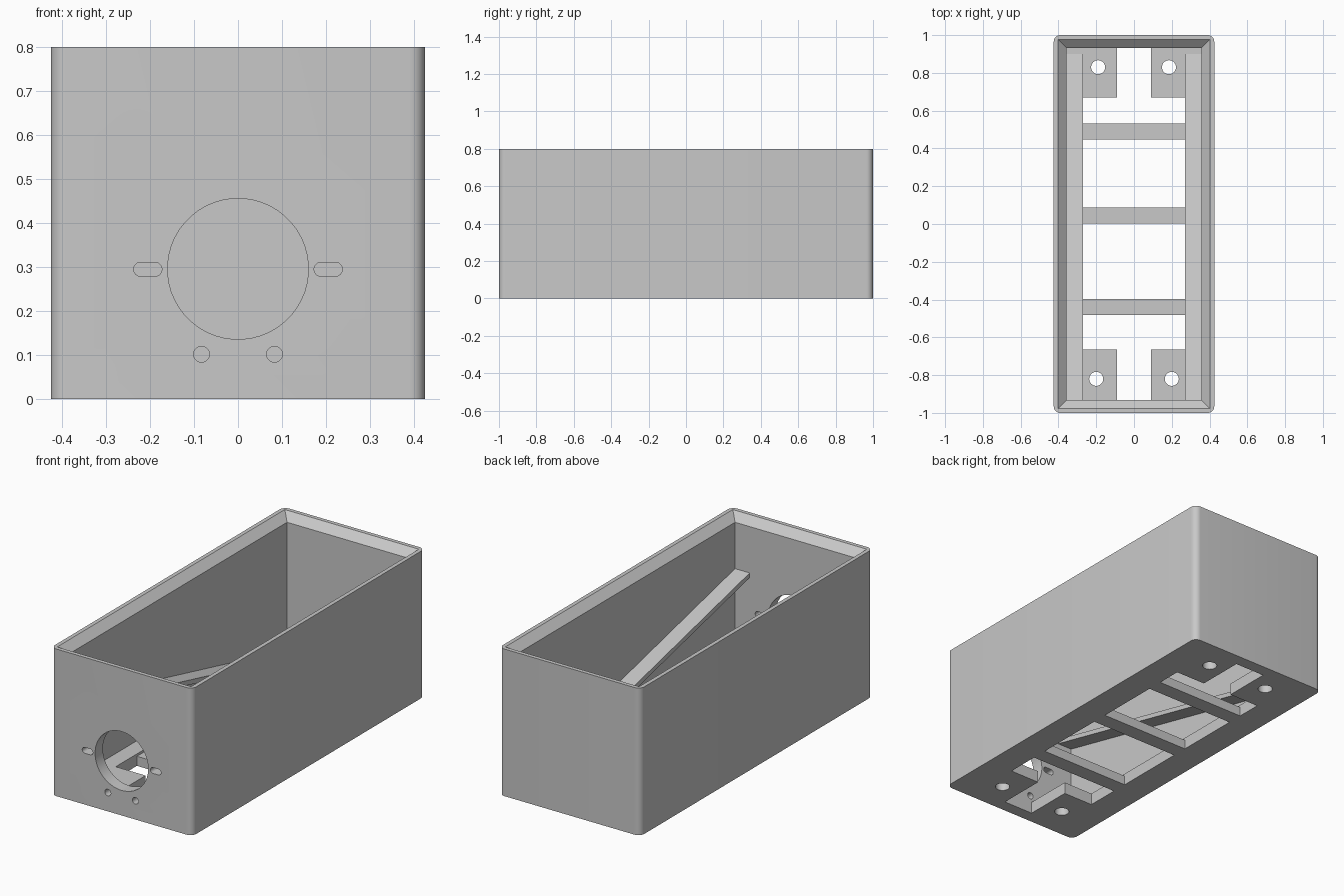
import bpy, bmesh, math
from mathutils import Matrix, Vector

if "Cube" in bpy.data.objects:
    bpy.data.objects.remove(bpy.data.objects["Cube"], do_unlink=True)

HX, HY, HZ = 0.425, 1.0, 0.8     # half width, half length, height
WALL, FLOOR, LIP = 0.067, 0.065, 0.022
CHAMFER = 0.04

grey = bpy.data.materials.new("plain grey")
grey.use_nodes = True
colour = (0.58, 0.58, 0.58, 1)
grey.diffuse_color = colour
grey.node_tree.nodes["Principled BSDF"].inputs["Base Color"].default_value = colour


def finish(name, bm):
    bmesh.ops.recalc_face_normals(bm, faces=bm.faces)
    mesh = bpy.data.meshes.new(name)
    bm.to_mesh(mesh)
    bm.free()
    mesh.materials.append(grey)
    obj = bpy.data.objects.new(name, mesh)
    bpy.context.collection.objects.link(obj)
    return obj


def box(name, x0, x1, y0, y1, z0, z1, radius=0):
    bm = bmesh.new()
    size = Matrix.Diagonal((x1 - x0, y1 - y0, z1 - z0, 1))
    centre = Matrix.Translation(((x0 + x1) / 2, (y0 + y1) / 2, (z0 + z1) / 2))
    bmesh.ops.create_cube(bm, size=1, matrix=centre @ size)
    if radius:
        upright = [e for e in bm.edges
                   if abs(e.verts[0].co.z - e.verts[1].co.z) > 0.1]
        bmesh.ops.bevel(bm, geom=upright, offset=radius, segments=8,
                        profile=0.5, affect='EDGES')
    return finish(name, bm)


def prism(name, points, direction):
    """Extrude a closed outline along a direction."""
    bm = bmesh.new()
    face = bm.faces.new([bm.verts.new(p) for p in points])
    new = bmesh.ops.extrude_face_region(bm, geom=[face])["geom"]
    bmesh.ops.translate(bm, vec=Vector(direction),
                        verts=[v for v in new if isinstance(v, bmesh.types.BMVert)])
    return finish(name, bm)


def arc(radius, count=48):
    return [(radius * math.cos(2 * math.pi * (i + 0.5) / count),
             radius * math.sin(2 * math.pi * (i + 0.5) / count)) for i in range(count)]


def front_hole(x, z, radius, stretch=0):
    """Round or slotted cutter through the front wall."""
    points = [(x + u + math.copysign(stretch, u), -HY - 0.1, z + v)
              for u, v in arc(radius)]
    return prism("front_hole_cutter", points, (0, 0.2, 0))


def floor_hole(x, y, radius):
    points = [(x + u, y + v, -0.1) for u, v in arc(radius)]
    return prism("floor_hole_cutter", points, (0, 0, 0.25))


def cut(target, cutter):
    mod = target.modifiers.new("cut", 'BOOLEAN')
    mod.operation = 'DIFFERENCE'
    mod.solver = 'EXACT'
    mod.object = cutter
    bpy.context.view_layer.objects.active = target
    bpy.ops.object.modifier_apply(modifier=mod.name)
    bpy.data.objects.remove(cutter, do_unlink=True)


def rim_cutter():
    """Tapered block that bevels the inside of the rim."""
    bm = bmesh.new()
    slope = (WALL - LIP) / CHAMFER
    rings = []
    for z in (HZ - CHAMFER, HZ + 0.02):
        inset = WALL - slope * (z - HZ + CHAMFER)
        x, y = HX - inset, HY - inset
        rings.append([bm.verts.new((sx * x, sy * y, z))
                      for sx, sy in ((-1, -1), (1, -1), (1, 1), (-1, 1))])
    low, high = rings
    bm.faces.new(low)
    bm.faces.new(high)
    for i in range(4):
        j = (i + 1) % 4
        bm.faces.new((low[i], low[j], high[j], high[i]))
    return finish("rim_cutter", bm)


# Open case with hollow inside and bevelled rim
case = box("case", -HX, HX, -HY, HY, 0, HZ, radius=0.035)
IX, IY = HX - WALL, HY - WALL
cut(case, box("cavity_cutter", -IX, IX, -IY, IY, FLOOR, HZ + 0.1))
cut(case, rim_cutter())

# Floor opening, leaving a pad with a screw hole in each corner
OPEN_X = 0.27
cut(case, box("opening_cutter", -OPEN_X, OPEN_X, -0.665, 0.67, -0.1, 0.2))
cut(case, box("slot_cutter", -0.09, 0.09, -IY + 0.001, IY - 0.001, -0.1, 0.2))
for x, y in ((-0.2, -0.82), (0.2, -0.82), (-0.19, 0.83), (0.185, 0.83)):
    cut(case, floor_hole(x, y, 0.037))

# Round port, side slots and small holes in the front wall
cut(case, front_hole(0, 0.296, 0.16))
for side in (-1, 1):
    cut(case, front_hole(side * 0.205, 0.295, 0.016, stretch=0.016))
    cut(case, front_hole(side * 0.083, 0.102, 0.018))

# Cross bars over the floor opening
for label, y in (("front", -0.44), ("middle", 0.045), ("rear", 0.49)):
    box(label + "_cross_bar", -OPEN_X, OPEN_X, y - 0.043, y + 0.043, 0, 0.052)

# Sloping ledges along both side walls
for label, side in (("right", -1), ("left", 1)):
    outline = [(side * OPEN_X, y, z) for y, z in
               ((-IY, 0.508), (0.9, 0.073), (0.894, 0.049), (-IY, 0.482))]
    prism(label + "_ledge", outline, (side * (IX - OPEN_X), 0, 0))

# Smooth rounded corners and hole walls, keep other edges sharp
bpy.ops.object.select_all(action='DESELECT')
case.select_set(True)
bpy.context.view_layer.objects.active = case
bpy.ops.object.shade_smooth_by_angle(angle=math.radians(30))
